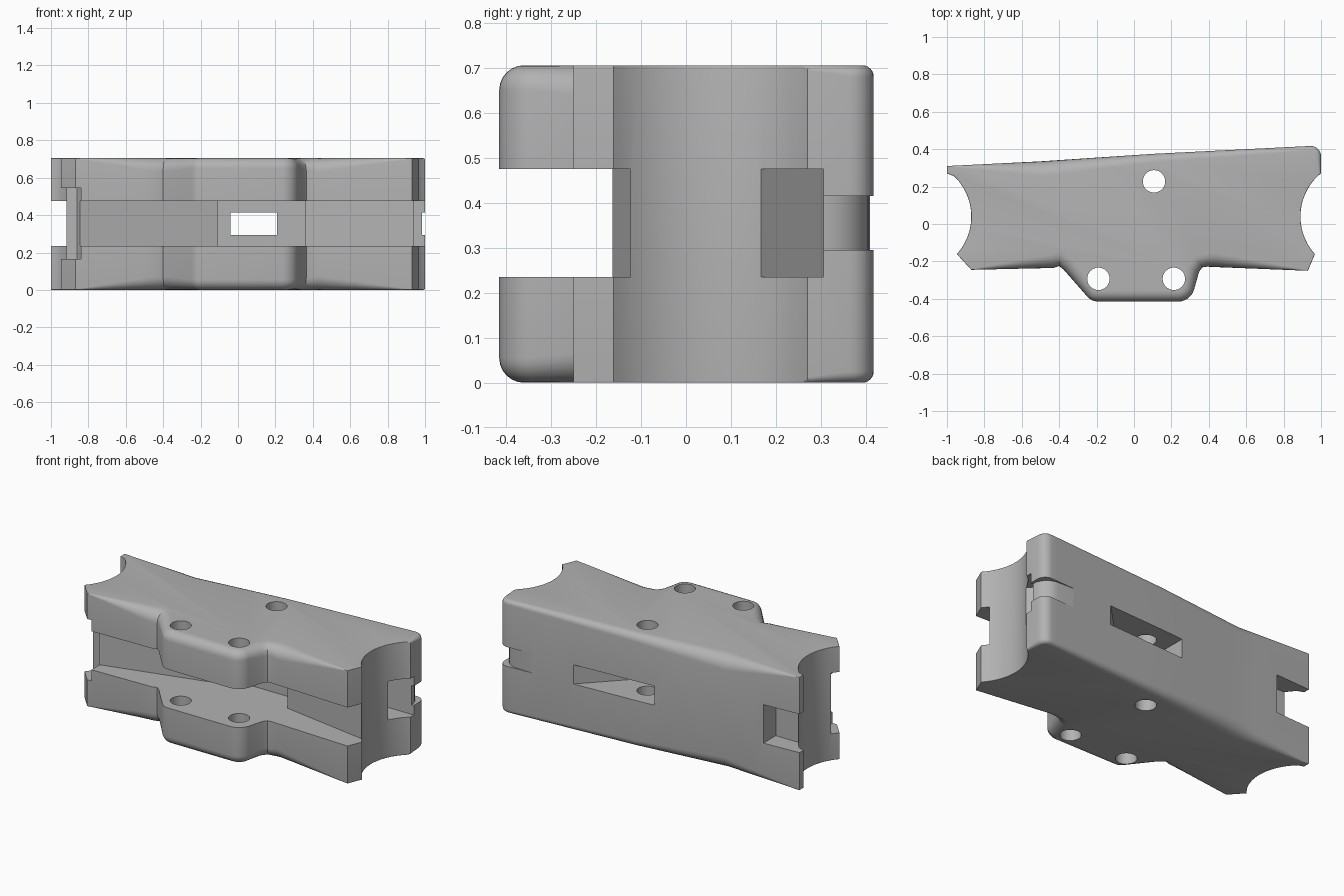
import bpy, bmesh, math
from mathutils import Vector

if "Cube" in bpy.data.objects:
    bpy.data.objects.remove(bpy.data.objects["Cube"], do_unlink=True)

H = 0.705
grey = bpy.data.materials.new("plain grey")
grey.use_nodes = True
grey.diffuse_color = (0.45, 0.45, 0.45, 1)
grey.node_tree.nodes["Principled BSDF"].inputs["Base Color"].default_value = grey.diffuse_color


def new_object(name, bm):
    bmesh.ops.recalc_face_normals(bm, faces=bm.faces)
    mesh = bpy.data.meshes.new(name)
    bm.to_mesh(mesh)
    bm.free()
    mesh.materials.append(grey)
    obj = bpy.data.objects.new(name, mesh)
    bpy.context.collection.objects.link(obj)
    return obj


def skin(name, rings):
    """Closed solid from stacked rings of equal length."""
    bm = bmesh.new()
    loops = [[bm.verts.new(p) for p in ring] for ring in rings]
    n = len(loops[0])
    for a, b in zip(loops, loops[1:]):
        for i in range(n):
            j = (i + 1) % n
            bm.faces.new((a[i], a[j], b[j], b[i]))
    bm.faces.new(loops[0][::-1])
    bm.faces.new(loops[-1])
    return new_object(name, bm)


def arc(cx, cy, r, a0, a1, n):
    return [(cx + r * math.cos(math.radians(a0 + (a1 - a0) * i / n)),
             cy + r * math.sin(math.radians(a0 + (a1 - a0) * i / n))) for i in range(n + 1)]


def line(p, q, n, r0, r1):
    """Outline points from p towards q with edge rounding blending r0 to r1."""
    return [(p[0] + (q[0] - p[0]) * i / n, p[1] + (q[1] - p[1]) * i / n,
             r0 + (r1 - r0) * i / n) for i in range(n)]


def with_r(points, r):
    return [(x, y, r) for x, y in points]


# Plan outline (x, y, rounding of the top and bottom edge), counterclockwise
E = 0.003
out = [(-1.0, 0.27, E)]
out += with_r(arc(-1.17, 0.04, 0.30, 46, -42, 20), E)
out += line((-0.87, -0.245), (-0.43, -0.235), 5, E, 0.075)
out += with_r([(-0.43, -0.235), (-0.40, -0.225), (-0.375, -0.245)], 0.07)
out += with_r(arc(-0.19, -0.335, 0.08, 222, 270, 6), 0.055)
out += with_r(arc(0.235, -0.325, 0.09, 270, 342, 7), 0.055)
out += with_r([(0.348, -0.255), (0.365, -0.232), (0.39, -0.228)], 0.065)
out += line((0.43, -0.230), (0.93, -0.25), 5, 0.075, E) + [(0.93, -0.25, E)]
out += with_r(arc(1.19, 0.04, 0.30, 222, 133, 20), E)
out += [(1.0, 0.27, 0.012)]
out += with_r(arc(0.945, 0.362, 0.055, 0, 93, 6), 0.025)
out += line((0.9, 0.415), (0.1, 0.375), 5, 0.025, 0.045)
out += line((0.1, 0.375), (-0.5, 0.335), 5, 0.045, 0.08)
out += line((-0.5, 0.335), (-1.0, 0.31), 5, 0.08, E) + [(-1.0, 0.31, E)]

# Inward mitre direction for every outline point
inward = []
for i in range(len(out)):
    p, c, q = (Vector(out[k % len(out)][:2]) for k in (i - 1, i, i + 1))
    d0, d1 = (c - p).normalized(), (q - c).normalized()
    m = Vector((-d0.y - d1.y, d0.x + d1.x)).normalized()
    inward.append(m / max(0.6, m.dot(Vector((-d0.y, d0.x)))))

# Body with rounded top and bottom edges
STEPS = 6
rings = []
for top in (False, True):
    for s in range(STEPS + 1):
        a = math.pi / 2 * ((STEPS - s) if top else s) / STEPS
        ring = []
        for (x, y, r), m in zip(out, inward):
            inset, z = r * (1 - math.sin(a)), r * (1 - math.cos(a))
            ring.append((x + m.x * inset, y + m.y * inset, H - z if top else z))
        rings.append(ring)
body = skin("clamp_body", rings)


def cut(name, poly, z0, z1):
    """Subtract a vertical prism from the body."""
    tool = skin(name, [[(x, y, z) for x, y in poly] for z in (z0, z1)])
    tool.hide_render = True
    mod = body.modifiers.new(name, 'BOOLEAN')
    mod.operation, mod.solver, mod.object = 'DIFFERENCE', 'EXACT', tool
    bpy.context.view_layer.objects.active = body
    bpy.ops.object.modifier_apply(modifier=name)
    bpy.data.objects.remove(tool, do_unlink=True)


# Long front slot with a stepped, slanting floor
cut("front_slot", [(-0.85, -0.6), (-0.85, -0.165), (-0.11, 0.03), (-0.11, 0.1), (0.362, 0.1),
                   (0.362, -0.03), (1.1, -0.15), (1.1, -0.6)], 0.235, 0.475)
# Wider notch at the front of the -x end
cut("end_notch", [(-1.1, -0.6), (-1.1, -0.12), (-0.9, -0.12), (-0.86, -0.135),
                  (-0.84, -0.17), (-0.84, -0.6)], 0.165, 0.545)
# Notch at the back of the -x end
cut("back_notch", [(-1.1, 0.2), (-0.76, 0.2), (-0.76, 0.6), (-1.1, 0.6)], 0.235, 0.475)
# Tapered window through the back
cut("back_window", [(-0.04, 0.05), (0.16, 0.05), (0.77, 0.67), (-0.04, 0.67)], 0.295, 0.415)
# Pocket in the +x end, then a shallow rounded strap groove round the corner
cut("end_pocket", [(0.92, 0.165), (1.1, 0.165), (1.1, 0.305), (0.80, 0.305)], 0.235, 0.475)
cut("strap_groove", [(1.1, 0.29), (0.985, 0.29)] + arc(0.885, 0.305, 0.10, 0, 90, 8)
    + [(0.78, 0.408), (0.78, 0.6), (1.1, 0.6)], 0.295, 0.415)
# Vertical bolt holes
for i, (x, y) in enumerate([(-0.19, -0.293), (0.213, -0.293), (0.107, 0.228)]):
    cut(f"bolt_hole_{i}", arc(x, y, 0.06, 0, 348.75, 31), -0.1, H + 0.1)

# Smooth shading with sharp edges kept
bpy.ops.object.select_all(action='DESELECT')
body.select_set(True)
bpy.context.view_layer.objects.active = body
bpy.ops.object.shade_smooth_by_angle(angle=math.radians(30))
